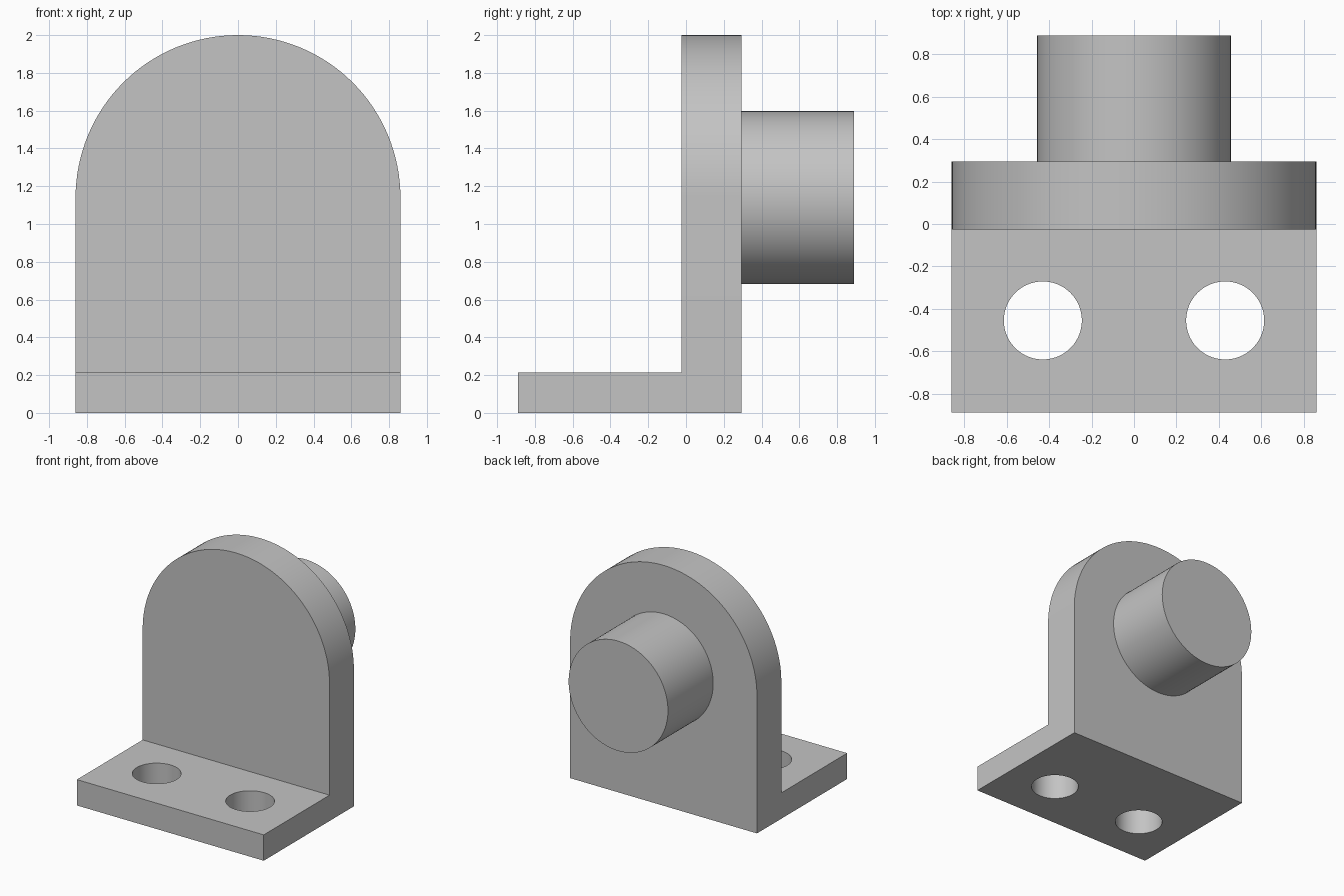
import bpy
import bmesh
from math import cos, sin, pi, radians
from mathutils import Vector

cube = bpy.data.objects.get("Cube")
if cube:
    bpy.data.objects.remove(cube, do_unlink=True)

# Main dimensions
HALF_WIDTH = 0.86
FRONT, BACK = -0.89, 0.89
PLATE_FRONT, PLATE_BACK = -0.025, 0.295
BASE_HEIGHT = 0.215
AXIS_Z = 2 - HALF_WIDTH
BOSS_RADIUS = 0.457
HOLE_RADIUS, HOLE_X, HOLE_Y = 0.184, 0.43, -0.455

# Single grey finish
grey = bpy.data.materials.new("grey_metal")
grey.use_nodes = True
colour = (0.55, 0.55, 0.55, 1)
grey.diffuse_color = colour
grey.node_tree.nodes["Principled BSDF"].inputs["Base Color"].default_value = colour


def arc(cx, cy, radius, start, end, steps):
    """Points along an arc, both ends included."""
    angles = [start + (end - start) * i / steps for i in range(steps + 1)]
    return [(cx + radius * cos(a), cy + radius * sin(a)) for a in angles]


def circle(cx, cy, radius):
    return arc(cx, cy, radius, 0, 2 * pi, 96)[:-1]


def prism(name, outline, axis, start, end):
    """Extrude a closed outline along y (outline in xz) or z (outline in xy)."""
    def place(a, b):
        return Vector((a, start, b)) if axis == "y" else Vector((a, b, start))
    bm = bmesh.new()
    face = bm.faces.new([bm.verts.new(place(a, b)) for a, b in outline])
    push = bmesh.ops.extrude_face_region(bm, geom=[face], use_keep_orig=True)
    moved = [v for v in push["geom"] if isinstance(v, bmesh.types.BMVert)]
    step = Vector((0, end - start, 0)) if axis == "y" else Vector((0, 0, end - start))
    bmesh.ops.translate(bm, verts=moved, vec=step)
    bmesh.ops.recalc_face_normals(bm, faces=bm.faces[:])
    mesh = bpy.data.meshes.new(name)
    bm.to_mesh(mesh)
    bm.free()
    mesh.materials.append(grey)
    obj = bpy.data.objects.new(name, mesh)
    bpy.context.collection.objects.link(obj)
    return obj


def activate(obj):
    bpy.ops.object.select_all(action="DESELECT")
    obj.select_set(True)
    bpy.context.view_layer.objects.active = obj


# Upright plate with a full round top
plate_outline = [(-HALF_WIDTH, 0), (HALF_WIDTH, 0)]
plate_outline += arc(0, AXIS_Z, HALF_WIDTH, 0, pi, 64)
plate = prism("upright_plate", plate_outline, "y", PLATE_FRONT, PLATE_BACK)

# Round boss, concentric with the rounded top
boss = prism("round_boss", circle(0, AXIS_Z, BOSS_RADIUS), "y", PLATE_BACK, BACK)

# Base foot
foot_outline = [(-HALF_WIDTH, FRONT), (HALF_WIDTH, FRONT),
                (HALF_WIDTH, PLATE_FRONT), (-HALF_WIDTH, PLATE_FRONT)]
foot = prism("base_foot", foot_outline, "z", 0, BASE_HEIGHT)

# Two bolt holes through the foot
for side in (-1, 1):
    cutter = prism("hole_cutter", circle(side * HOLE_X, HOLE_Y, HOLE_RADIUS),
                   "z", -0.1, BASE_HEIGHT + 0.1)
    cutter.hide_render = True
    activate(foot)
    cut = foot.modifiers.new("bolt_hole", "BOOLEAN")
    cut.operation = "DIFFERENCE"
    cut.solver = "EXACT"
    cut.object = cutter
    bpy.ops.object.modifier_apply(modifier=cut.name)
    bpy.data.objects.remove(cutter, do_unlink=True)

# Smooth the round walls, keep the rims sharp
for part in (plate, boss, foot):
    activate(part)
    bpy.ops.object.shade_smooth_by_angle(angle=radians(30))
